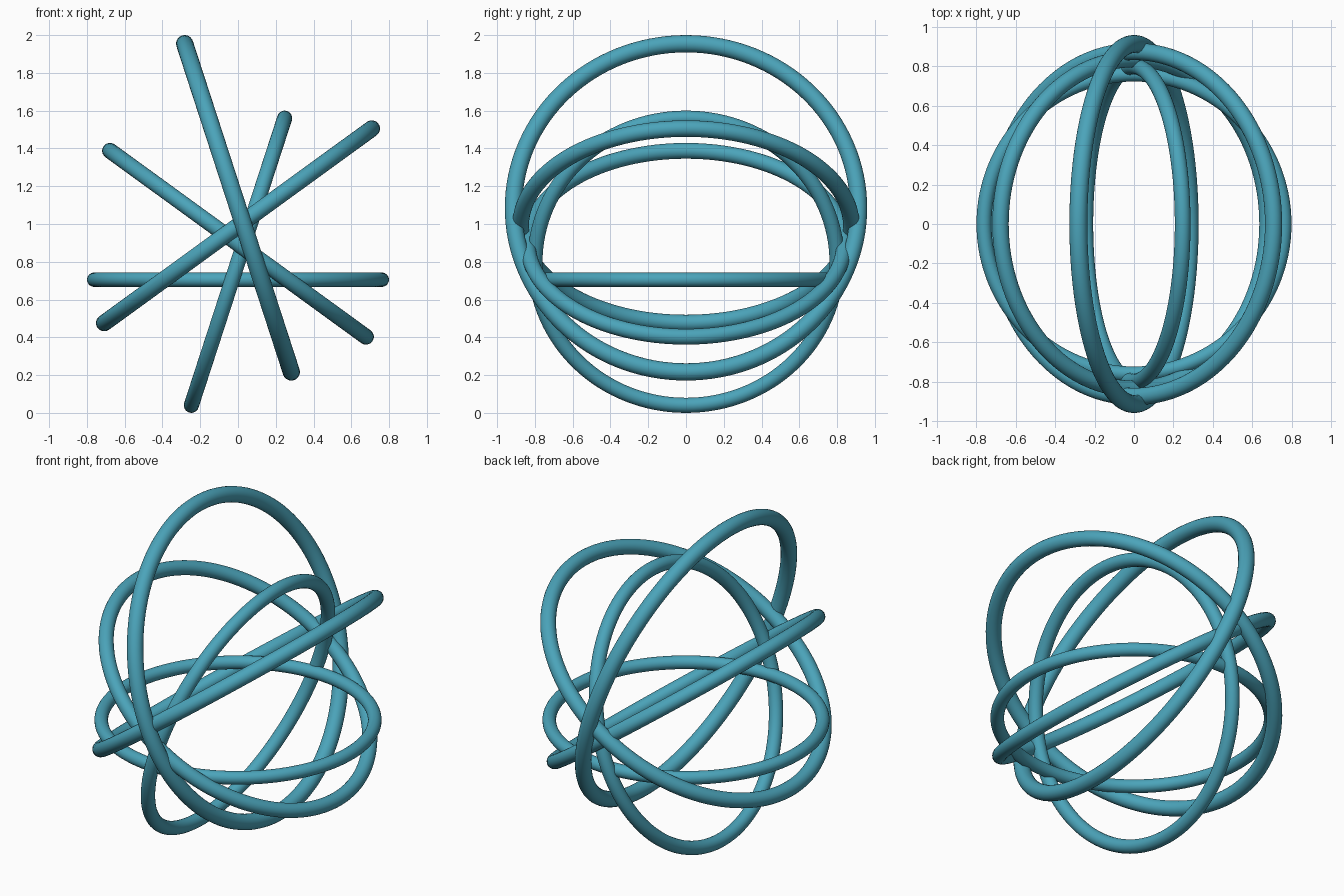
import bpy
import math

cube = bpy.data.objects.get("Cube")
if cube:
    bpy.data.objects.remove(cube, do_unlink=True)

# Single teal material
teal = bpy.data.materials.new("teal")
teal.use_nodes = True
color = (0.07, 0.37, 0.49, 1.0)
teal.diffuse_color = color
teal.node_tree.nodes["Principled BSDF"].inputs["Base Color"].default_value = color

RINGS = 5
UNIT = 0.7612        # radius of the smallest ring
BASE_Z = 0.705       # height of the smallest ring

# Each ring is larger, higher and turned a fifth of a circle from the last
for i in range(RINGS):
    radius = UNIT * (1 + 0.05 * i)
    bpy.ops.mesh.primitive_torus_add(
        major_radius=radius,
        minor_radius=radius * 0.05,
        major_segments=128,
        minor_segments=24,
        location=(0, 0, BASE_Z + UNIT * 0.125 * i),
        rotation=(0, -math.tau * i / RINGS, 0),
    )
    ring = bpy.context.object
    ring.name = f"ring_{i + 1}"
    ring.data.materials.append(teal)
    bpy.ops.object.shade_smooth()
